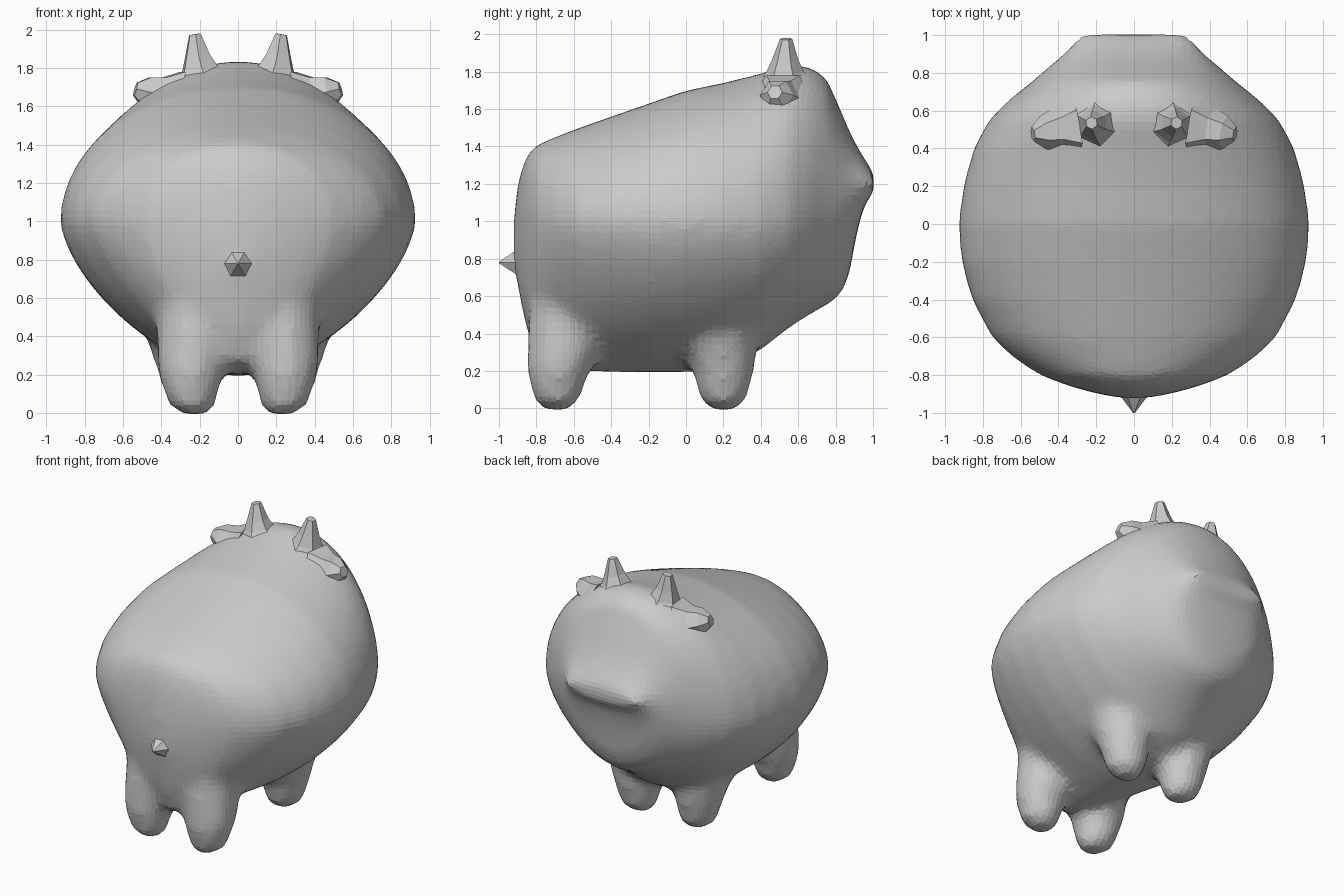
import bpy, bmesh
from math import sin, cos, pi
from mathutils import Vector

if "Cube" in bpy.data.objects:
    bpy.data.objects.remove(bpy.data.objects["Cube"])


def make_object(name, bm):
    bmesh.ops.recalc_face_normals(bm, faces=bm.faces)
    mesh = bpy.data.meshes.new(name)
    bm.to_mesh(mesh)
    bm.free()
    ob = bpy.data.objects.new(name, mesh)
    bpy.context.collection.objects.link(ob)
    return ob


def loft(bm, rings):
    """Skin a list of point rings and close both ends."""
    loops = [[bm.verts.new(p) for p in ring] for ring in rings]
    n = len(loops[0])
    for a, b in zip(loops, loops[1:]):
        for i in range(n):
            j = (i + 1) % n
            bm.faces.new((a[i], a[j], b[j], b[i]))
    bm.faces.new(loops[0])
    bm.faces.new(loops[-1])


def tube(bm, stations, sides):
    """Tapered faceted tube; stations are (centre, radius)."""
    axis = Vector(stations[-1][0]) - Vector(stations[0][0])
    q = axis.to_track_quat('Z', 'Y')
    rings = []
    for c, r in stations:
        rings.append([Vector(c) + q @ Vector((r * cos(2 * pi * i / sides),
                                              r * sin(2 * pi * i / sides), 0))
                      for i in range(sides)])
    loft(bm, rings)


def leg(bm, sx, y, flare):
    """Upright leg that runs up into the belly; flare lists (x, y, z, r)."""
    foot = [(0.225, y, -0.01, 0.07), (0.24, y, 0.04, 0.125), (0.245, y, 0.12, 0.15)]
    sides = 10
    loft(bm, [[(sx * x + r * cos(2 * pi * i / sides), cy + r * sin(2 * pi * i / sides), z)
               for i in range(sides)] for x, cy, z, r in foot + flare])


def body_ring(y, top, bottom, w, mid, e_low, n=48):
    """Cross-section: elliptical above, pinched or boxy below."""
    pts = []
    for i in range(n):
        a = 2 * pi * i / n
        c, s = cos(a), sin(a)
        e = 2.0 / (e_low if s < 0 else 2.0)
        x = w * abs(c) ** e * (1 if c >= 0 else -1)
        z = mid + (top - mid) * s if s >= 0 else mid - (mid - bottom) * abs(s) ** e
        pts.append((x, y, z))
    return pts


# y, top, bottom, half width, height of widest point, lower exponent
BODY = [
    (-0.92, 1.02, 0.74, 0.08, 0.90, 2.0),
    (-0.90, 1.20, 0.66, 0.19, 0.95, 1.9),
    (-0.86, 1.34, 0.45, 0.34, 0.98, 1.7),
    (-0.80, 1.41, 0.26, 0.50, 1.00, 1.45),
    (-0.70, 1.45, 0.22, 0.65, 1.00, 1.4),
    (-0.60, 1.49, 0.20, 0.755, 1.00, 1.4),
    (-0.40, 1.56, 0.19, 0.86, 1.00, 1.47),
    (-0.20, 1.63, 0.19, 0.915, 1.00, 1.55),
    (0.00, 1.70, 0.19, 0.93, 1.00, 1.55),
    (0.20, 1.74, 0.21, 0.905, 1.00, 1.55),
    (0.40, 1.79, 0.31, 0.85, 1.01, 1.65),
    (0.55, 1.84, 0.43, 0.77, 1.03, 1.75),
    (0.66, 1.83, 0.50, 0.66, 1.06, 1.8),
    (0.75, 1.77, 0.55, 0.545, 1.09, 1.85),
    (0.82, 1.61, 0.595, 0.465, 1.12, 1.85),
    (0.87, 1.49, 0.70, 0.405, 1.15, 1.9),
    (0.91, 1.41, 0.92, 0.365, 1.18, 2.0),
    (0.95, 1.34, 1.08, 0.33, 1.20, 2.2),
    (1.005, 1.26, 1.16, 0.28, 1.21, 2.3),
]

# body with four legs, fused into one skin
bm = bmesh.new()
loft(bm, [body_ring(*s) for s in BODY])
for sx in (-1, 1):
    leg(bm, sx, -0.69, [(0.245, -0.68, 0.20, 0.175), (0.24, -0.665, 0.28, 0.19),
                        (0.22, -0.64, 0.45, 0.21), (0.20, -0.62, 0.75, 0.22)])
    leg(bm, sx, 0.20, [(0.25, 0.20, 0.20, 0.17), (0.255, 0.19, 0.28, 0.19),
                       (0.27, 0.17, 0.40, 0.22), (0.28, 0.15, 0.58, 0.22)])
body = make_object("body", bm)
remesh = body.modifiers.new("fuse", 'REMESH')
remesh.mode = 'VOXEL'
remesh.voxel_size = 0.04
soft = body.modifiers.new("soften", 'SMOOTH')
soft.factor = 0.5
soft.iterations = 8

# horns, ears and tail as faceted stubs
for side, sx in (("left", -1), ("right", 1)):
    bm = bmesh.new()
    tube(bm, [((0.18 * sx, 0.54, 1.72), 0.17), ((0.20 * sx, 0.53, 1.80), 0.10),
              ((0.212 * sx, 0.53, 1.86), 0.072), ((0.225 * sx, 0.535, 1.975), 0.033)], 6)
    make_object(side + "_horn", bm)
    bm = bmesh.new()
    tube(bm, [((0.33 * sx, 0.51, 1.63), 0.18), ((0.41 * sx, 0.50, 1.655), 0.115),
              ((0.48 * sx, 0.485, 1.675), 0.09), ((0.535 * sx, 0.475, 1.69), 0.04)], 6)
    make_object(side + "_ear", bm)

bm = bmesh.new()
tube(bm, [((0, -0.84, 0.78), 0.14), ((0, -0.92, 0.78), 0.065),
          ((0, -1.0, 0.78), 0.005)], 6)
make_object("tail", bm)
